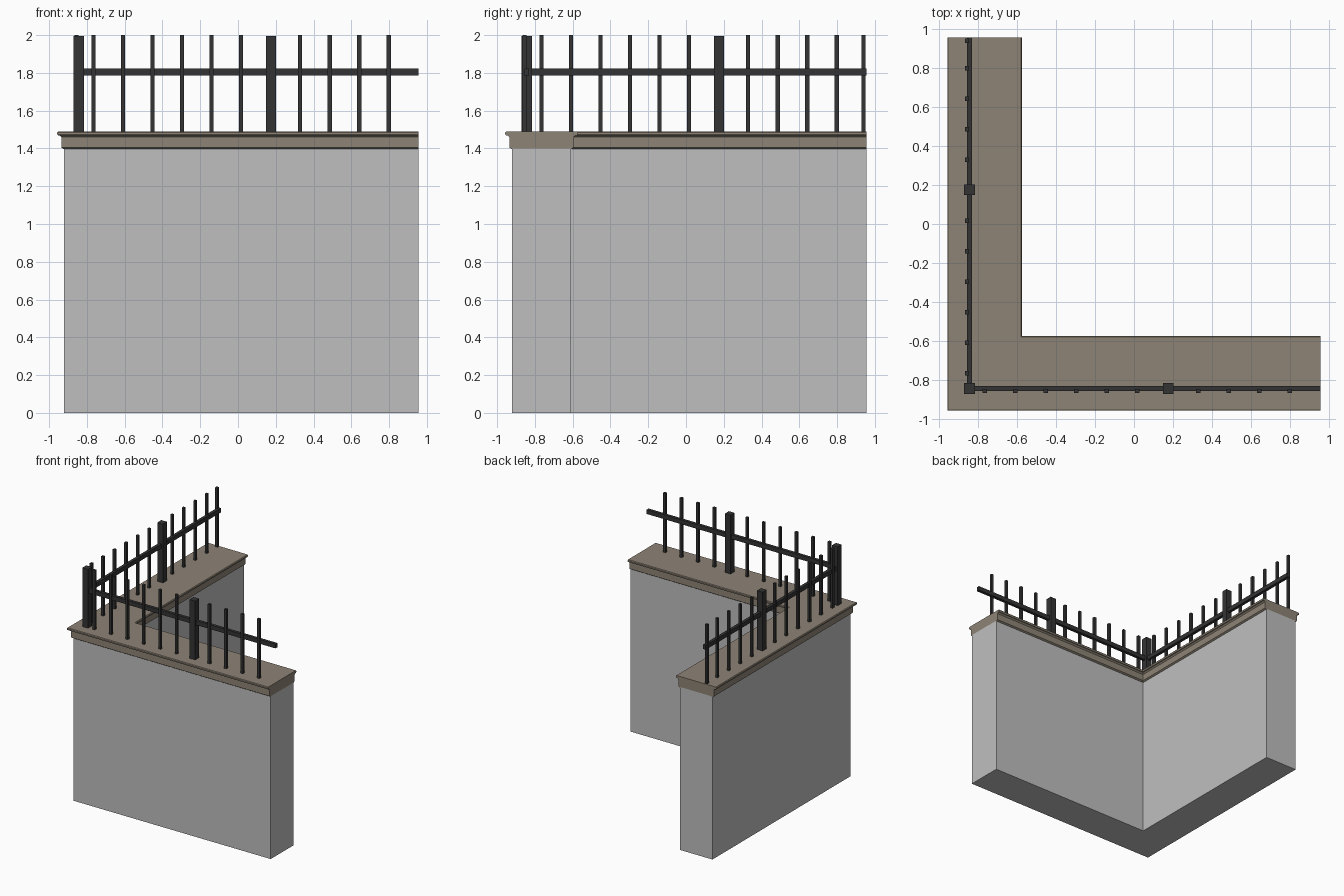
import bpy, bmesh

if "Cube" in bpy.data.objects:
    bpy.data.objects.remove(bpy.data.objects["Cube"])

END = 0.955             # open ends of both legs
OUT, INN = -0.92, -0.61  # outer and inner wall faces
LINE = -0.843           # centre line of the railing


def material(name, rgb):
    m = bpy.data.materials.new(name)
    m.diffuse_color = (*rgb, 1)
    m.use_nodes = True
    m.node_tree.nodes["Principled BSDF"].inputs["Base Color"].default_value = m.diffuse_color
    return m


STONE = material("grey wall", (0.52, 0.52, 0.52))
COPING = material("brown coping", (0.27, 0.23, 0.18))
IRON = material("dark iron", (0.034, 0.034, 0.035))


def finish(bm, name, mat):
    bmesh.ops.recalc_face_normals(bm, faces=bm.faces)
    me = bpy.data.meshes.new(name)
    bm.to_mesh(me)
    bm.free()
    me.materials.append(mat)
    ob = bpy.data.objects.new(name, me)
    bpy.context.collection.objects.link(ob)
    return ob


def l_loft(name, profile, mat):
    """Stack L-shaped outlines; profile holds (overhang, height)."""
    bm = bmesh.new()
    rings = []
    for o, z in profile:
        a, b = OUT - o, INN + o
        pts = [(a, a), (END, a), (END, b), (b, b), (b, END), (a, END)]
        rings.append([bm.verts.new((x, y, z)) for x, y in pts])
    for lo, hi in zip(rings, rings[1:]):
        for i in range(6):
            j = (i + 1) % 6
            bm.faces.new((lo[i], lo[j], hi[j], hi[i]))
    bm.faces.new(rings[0][::-1])
    bm.faces.new(rings[-1])
    return finish(bm, name, mat)


def box(name, lo, hi, swap=False):
    """Box between two corners; swap mirrors it onto the other leg."""
    if swap:
        lo, hi = (lo[1], lo[0], lo[2]), (hi[1], hi[0], hi[2])
    bm = bmesh.new()
    bmesh.ops.create_cube(bm, size=1)
    for v in bm.verts:
        v.co = [(l + h) / 2 + c * (h - l) for l, h, c in zip(lo, hi, v.co)]
    return finish(bm, name, IRON)


# wall and moulded coping
l_loft("wall", [(0, 0), (0, 1.40)], STONE)
l_loft("coping", [(0.002, 1.396), (0.014, 1.404), (0.014, 1.460), (0.022, 1.468),
                  (0.033, 1.470), (0.037, 1.476), (0.037, 1.484), (0.032, 1.490)], COPING)

# posts
P = 0.027
box("corner_post", (LINE - P, LINE - P, 1.48), (LINE + P, LINE + P, 1.995))

for swap, leg in ((False, "front"), (True, "side")):
    box(leg + "_post", (0.175 - P, LINE - P, 1.48), (0.175 + P, LINE + P, 1.995), swap)
    box(leg + "_rail", (LINE, LINE - 0.013, 1.785), (END, LINE + 0.013, 1.822), swap)
    # upright bars, set slightly to the outside of the rail
    for i in range(12 if swap else 11):
        if i == 6:
            continue  # taken by the middle post
        c = min(-0.765 + 0.1563 * i, 0.939)
        box(f"{leg}_bar_{i}", (c - 0.011, -0.866, 1.48), (c + 0.011, -0.845, 2.0), swap)
